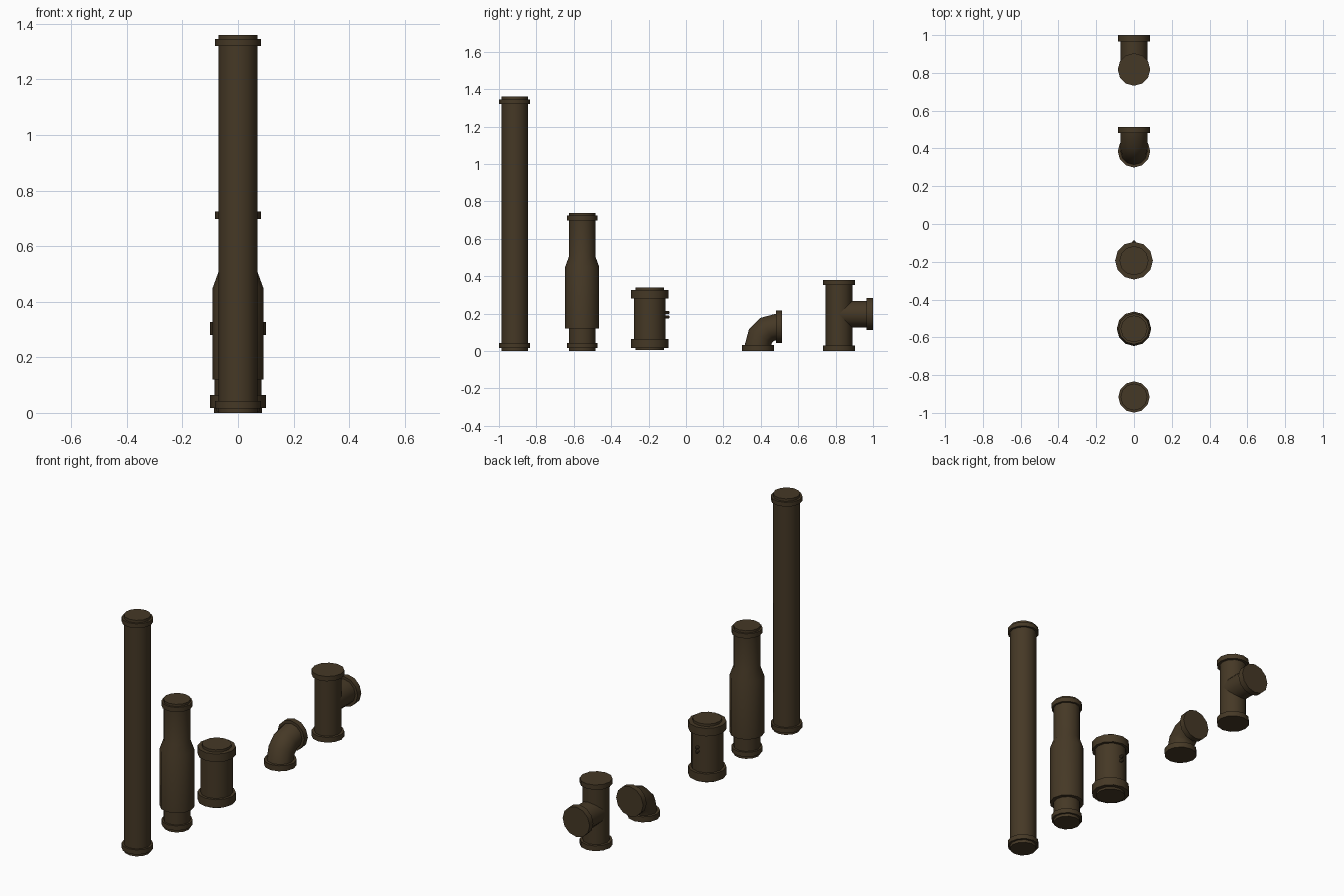
import bpy, bmesh, math
from mathutils import Matrix, Vector

if "Cube" in bpy.data.objects:
    bpy.data.objects.remove(bpy.data.objects["Cube"])

SIDES = 12
mat = bpy.data.materials.new("dark_rusty_brown")
mat.diffuse_color = (0.060, 0.040, 0.019, 1)
mat.use_nodes = True
mat.node_tree.nodes["Principled BSDF"].inputs["Base Color"].default_value = mat.diffuse_color


def skin(bm, rings):
    """Join rings of points into a capped tube."""
    vs = [[bm.verts.new(p) for p in ring] for ring in rings]
    n = len(vs[0])
    for a, b in zip(vs, vs[1:]):
        for i in range(n):
            j = (i + 1) % n
            bm.faces.new((a[i], a[j], b[j], b[i]))
    bm.faces.new(vs[0][::-1])
    bm.faces.new(vs[-1])


def circle(r, z, n=SIDES):
    return [Vector((r * math.cos(2 * math.pi * i / n), r * math.sin(2 * math.pi * i / n), z))
            for i in range(n)]


def lathe(bm, profile, m=Matrix(), n=SIDES):
    """Turn a (radius, height) profile around the z axis of matrix m."""
    skin(bm, [[m @ p for p in circle(r, z, n)] for r, z in profile])


def finish(bm, name, y):
    bmesh.ops.recalc_face_normals(bm, faces=bm.faces)
    me = bpy.data.meshes.new(name)
    bm.to_mesh(me)
    bm.free()
    ob = bpy.data.objects.new(name, me)
    ob.location.y = y
    me.materials.append(mat)
    bpy.context.collection.objects.link(ob)
    bpy.ops.object.select_all(action='DESELECT')
    ob.select_set(True)
    bpy.context.view_layer.objects.active = ob
    bpy.ops.object.shade_smooth_by_angle(angle=math.radians(40))


def collar(r, big, z0, z1):
    return [(r, z0), (big, z0), (big, z1), (r, z1)]


def sideways(y, z):
    """Local z axis pointing to +y, starting at (0, y, z)."""
    return Matrix.Translation((0, y, z)) @ Matrix.Rotation(-math.pi / 2, 4, 'X')


# long straight pipe with a collar near each end
bm = bmesh.new()
lathe(bm, [(.071, 0)] + collar(.071, .083, .016, .043)
      + collar(.071, .083, 1.32, 1.345) + [(.071, 1.36)])
finish(bm, "long_pipe", -.916)

# pipe with a wide sleeve that tapers to the neck
bm = bmesh.new()
lathe(bm, [(.071, 0)] + collar(.071, .082, .016, .043)
      + [(.071, .12), (.091, .12), (.091, .45), (.071, .505)]
      + collar(.071, .082, .698, .725) + [(.071, .738)])
finish(bm, "sleeved_pipe", -.555)

# short wide canister with two small studs on the back
bm = bmesh.new()
lathe(bm, [(.077, .005), (.077, .017), (.1, .017), (.1, .064), (.085, .064),
           (.085, .281), (.1, .281), (.1, .327), (.077, .327), (.077, .341)])
for z in (.206, .182):
    lathe(bm, [(.009, .08), (.009, .098), (.005, .106)], sideways(0, z), 8)
finish(bm, "short_canister", -.194)

# elbow: quarter bend with a flange at each end
bm = bmesh.new()
lathe(bm, [(.086, 0), (.086, .032)])
lathe(bm, [(.086, 0), (.086, .032)], sideways(.096, .13))
pivot = Vector((0, .097, .032))
rings = []
for k in range(4):
    m = (Matrix.Translation(pivot) @ Matrix.Rotation(-math.radians(30 * k), 4, 'X')
         @ Matrix.Translation((0, -.097, 0)))
    rings.append([m @ p for p in circle(.071, 0)])
skin(bm, rings)
finish(bm, "elbow", .385)

# tee: upright pipe with a side branch, flanged on all three ends
bm = bmesh.new()
lathe(bm, [(.086, 0), (.086, .03), (.071, .03), (.071, .353), (.086, .353), (.086, .381)])
lathe(bm, [(.071, 0), (.071, .148), (.086, .148), (.086, .182)], sideways(0, .198))
finish(bm, "tee", .818)
